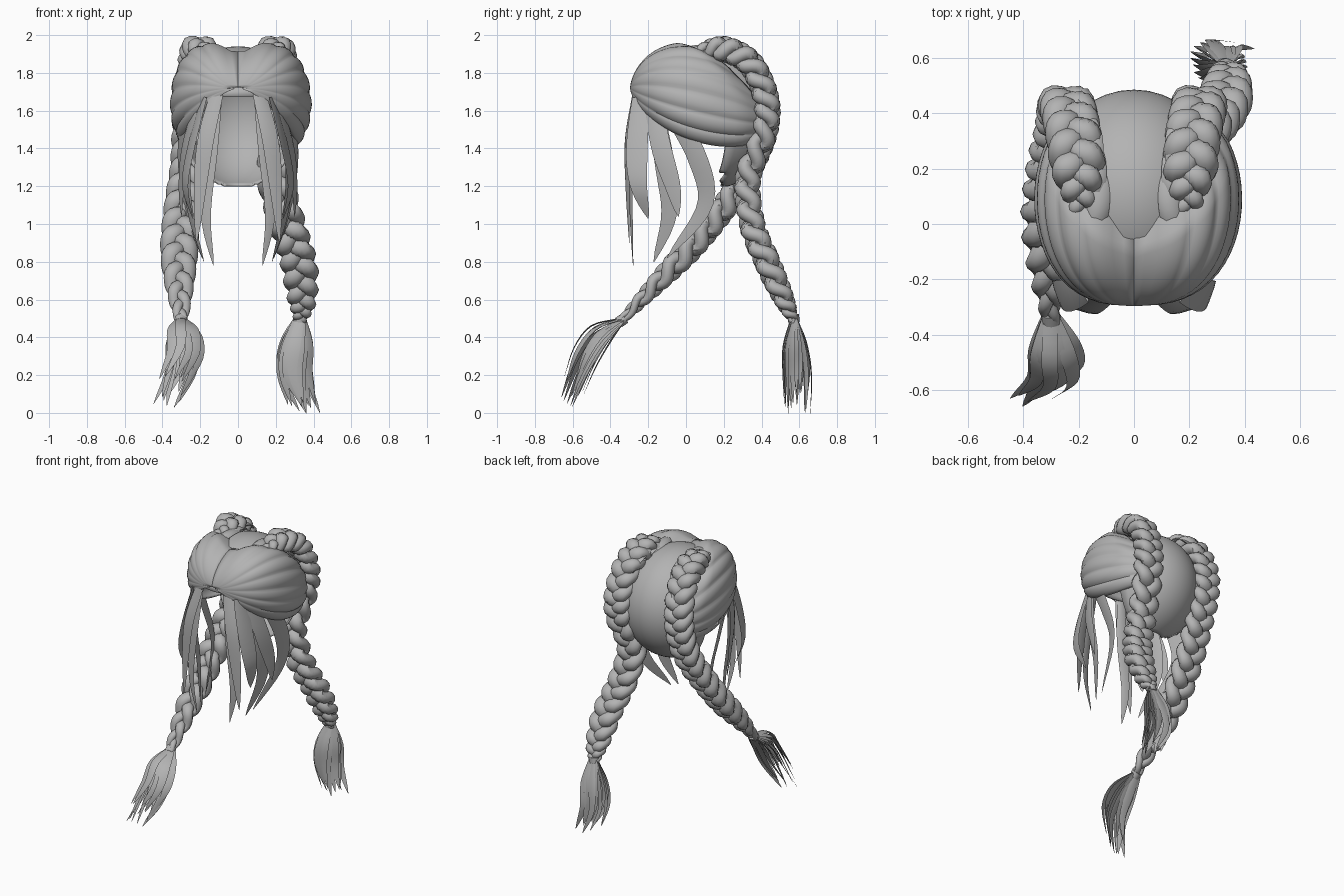
import bpy, bmesh, random
from math import sin, cos, pi, exp, radians
from mathutils import Vector

random.seed(4)
if "Cube" in bpy.data.objects:
    bpy.data.objects.remove(bpy.data.objects["Cube"])

hair = bpy.data.materials.new("hair_grey")
hair.use_nodes = True
GREY = (0.45, 0.45, 0.45, 1)
hair.diffuse_color = GREY
hair.node_tree.nodes["Principled BSDF"].inputs["Base Color"].default_value = GREY
X = Vector((1, 0, 0))


def finish(bm, name, thickness=0):
    bmesh.ops.recalc_face_normals(bm, faces=bm.faces)
    mesh = bpy.data.meshes.new(name)
    bm.to_mesh(mesh)
    bm.free()
    ob = bpy.data.objects.new(name, mesh)
    bpy.context.collection.objects.link(ob)
    mesh.materials.append(hair)
    if thickness:
        mod = ob.modifiers.new("shell", "SOLIDIFY")
        mod.thickness = thickness
        mod.offset = 0
    bpy.ops.object.select_all(action="DESELECT")
    ob.select_set(True)
    bpy.context.view_layer.objects.active = ob
    bpy.ops.object.shade_smooth_by_angle(angle=radians(45))


def spline(points, count):
    """Evenly stepped smooth path through the points."""
    p = [Vector(q) for q in points]
    p = [2 * p[0] - p[1]] + p + [2 * p[-1] - p[-2]]
    out = []
    for i in range(count + 1):
        f = i / count * (len(p) - 3)
        k = min(int(f), len(p) - 4)
        t = f - k
        a, b, c, d = p[k:k + 4]
        out.append(0.5 * (2 * b + (c - a) * t + (2 * a - 5 * b + 4 * c - d) * t * t
                          + (3 * b - a - 3 * c + d) * t ** 3))
    return out


def sweep(bm, path, side, width, thick, sides=8):
    """Tube with an elliptical section; width and thick are functions of 0..1."""
    rings = []
    n = len(path) - 1
    for i, p in enumerate(path):
        tangent = (path[min(i + 1, n)] - path[max(i - 1, 0)]).normalized()
        across = (side - tangent * side.dot(tangent)).normalized()
        out = tangent.cross(across)
        w, h = width(i / n), thick(i / n)
        rings.append([bm.verts.new(p + across * w * cos(a) + out * h * sin(a))
                      for a in (2 * pi * k / sides for k in range(sides))])
    for r, q in zip(rings, rings[1:]):
        for k in range(sides):
            m = (k + 1) % sides
            bm.faces.new((r[k], r[m], q[m], q[k]))
    bm.faces.new(rings[0])
    bm.faces.new(rings[-1])


def lock(bm, points, side, w, h=0.008, steps=14):
    """Flat blade of hair tapering to a point."""
    sweep(bm, spline(points, steps), Vector(side),
          lambda t: w * max(0.04, sin(pi * (0.25 + 0.75 * t)) ** 0.7 if t < 1 else 0),
          lambda t: h * max(0.1, 1 - t), 6)


# Scalp: an egg, open at the face and below the ears
bm = bmesh.new()
bmesh.ops.create_uvsphere(bm, u_segments=40, v_segments=40, radius=1)
for v in bm.verts:
    v.co = Vector((0.33 * v.co.x, 0.1 + 0.38 * v.co.y, 1.56 + 0.375 * v.co.z))


def trimmed(c):
    return c.z < (1.7 - 0.55 * (c.y + 0.28) if c.y < 0.19 else 1.2)


bmesh.ops.delete(bm, geom=[f for f in bm.faces if trimmed(f.calc_center_median())],
                 context="FACES")
finish(bm, "scalp", 0.012)

# Swept hair: ridged locks fanning from the forehead round to each braid
U, V = 24, 50
for s, label, reach in ((1, "left", 0.385), (-1, "right", 0.355)):
    bm = bmesh.new()
    grid = []
    for j in range(V + 1):
        f = j / V
        angle = radians(92 - 142 * f)
        c, h = cos(angle), sin(angle)
        ridge = 0.96 + 0.04 * abs(sin(pi * 7 * f)) ** 0.6
        end = 1.3 + 1.4 * min(1, 1.9 * f)
        row = []
        for i in range(U + 1):
            t = i / U
            u = 0.03 + (end - 0.03) * t
            r = ridge * (1 - 0.5 * max(0, t - 0.8))
            x = reach * r * sin(u) ** 0.75 * abs(c) ** 0.5 * (1 if c > 0 else -1)
            y = 0.09 - 0.38 * cos(u)
            z = 1.63 + 0.09 * cos(u) + (0.32 if h > 0 else 0.27) * r * sin(u) ** 1.15 * h
            if h > 0:
                z -= 0.05 * sin(u) * exp(-(x / 0.08) ** 2)
            row.append(bm.verts.new((s * max(x, 0), y, z)))
        grid.append(row)
    for a, b in zip(grid, grid[1:]):
        for i in range(U):
            bm.faces.new((a[i], a[i + 1], b[i + 1], b[i]))
    bmesh.ops.remove_doubles(bm, verts=bm.verts, dist=0.0005)
    finish(bm, label + "_swept_hair", 0.012)

    # Crown locks feeding the braid from the inner side
    bm = bmesh.new()
    for k in range(3):
        x, y = 0.13 + 0.012 * k, 0.09 * k
        lock(bm, [(s * (x + 0.03), y - 0.06, 1.88), (s * x, y + 0.05, 1.93),
                  (s * x, y + 0.17, 1.92 - 0.02 * k),
                  (s * (x + 0.05), y + 0.27, 1.86 - 0.05 * k)], X, 0.04, 0.03)
    finish(bm, label + "_crown_locks")

    # Loose strands framing the face
    bm = bmesh.new()
    front, flank = (1, 0.3 * s, 0), (0.35 * s, 1, 0)
    strands = [
        (front, 0.045, [(.11, -.27, 1.7), (.17, -.31, 1.45), (.2, -.31, 1.2), (.22, -.3, .9)]),
        (front, 0.035, [(.11, -.26, 1.7), (.14, -.29, 1.4), (.17, -.29, 1.05), (.13, -.28, .78)]),
        (flank, 0.06, [(.18, -.24, 1.67), (.25, -.26, 1.4), (.28, -.25, 1.2), (.24, -.2, 1.03)]),
        (flank, 0.055, [(.22, -.18, 1.65), (.28, -.13, 1.4), (.3, -.07, 1.2), (.3, -.04, 1.04)]),
        (flank, 0.055, [(.23, -.17, 1.64), (.27, -.11, 1.3), (.25, -.09, 1.05), (.18, -.17, .8)]),
        (flank, 0.055, [(.28, -.08, 1.6), (.3, .06, 1.35), (.27, .1, 1.1), (.19, -.1, .82)]),
    ]
    for side, w, pts in strands:
        lock(bm, [(s * x, y, z) for x, y, z in pts], side, w)
    finish(bm, label + "_face_strands")


def envelope(t):
    return min(1, 0.35 + 5 * t) * (1 if t < 0.8 else 1 - 0.65 * ((t - 0.8) / 0.2) ** 1.4)


def braid(name, points, turns=6.5, steps=200):
    """Three strands weaving across one another along the path."""
    path = spline(points, steps)
    for k in range(3):
        woven = []
        for i, p in enumerate(path):
            tangent = (path[min(i + 1, steps)] - path[max(i - 1, 0)]).normalized()
            across = (X - tangent * tangent.x).normalized()
            out = tangent.cross(across)
            a = 2 * pi * (turns * i / steps + k / 3)
            e = envelope(i / steps)
            woven.append(p + e * (0.052 * sin(a) * across + 0.032 * sin(2 * a) * out))
        bm = bmesh.new()
        sweep(bm, woven, X, lambda t: 0.05 * envelope(t),
              lambda t: 0.04 * envelope(t), 10)
        finish(bm, f"{name}_strand_{k + 1}")


def tassel(name, points, spread):
    """Tie band and a flared bunch of loose ends."""
    start = Vector(points[0])
    down = (Vector(points[1]) - start).normalized()
    bm = bmesh.new()
    sweep(bm, [start - down * 0.02, start, start + down * 0.02], X,
          lambda t: 0.034, lambda t: 0.03, 12)
    finish(bm, name + "_tie")
    bm = bmesh.new()
    count = 18
    for k in range(count):
        a = 2 * pi * k / count
        ring = Vector((spread[0] * cos(a), spread[1] * sin(a), spread[2] * sin(a)))
        ring *= random.uniform(0.7, 1.05)
        drop = random.uniform(0.72, 1)
        pts = []
        for p, f in zip(points, (0.15, 0.85, 1, 0.9)):
            pts.append(start + (Vector(p) - start) * drop + ring * f)
        pts[-1].x += random.uniform(-0.03, 0.03)
        lock(bm, pts, (1, 0.7 * cos(a), 0), 0.03, 0.005, 12)
    finish(bm, name + "_ends")


# Left braid hangs behind, right braid swings forward
braid("left_braid", [(.19, .02, 1.89), (.2, .17, 1.93), (.215, .33, 1.86), (.235, .42, 1.68),
                     (.23, .42, 1.5), (.2, .33, 1.25), (.26, .35, 1.0), (.32, .43, .8),
                     (.34, .52, .6), (.33, .57, .49)])
tassel("left_tassel", [(.33, .57, .5), (.31, .58, .33), (.3, .59, .16), (.36, .59, -.03)],
       (0.085, 0.075, 0))
braid("right_braid", [(-.19, .02, 1.89), (-.2, .17, 1.93), (-.22, .33, 1.86),
                      (-.24, .42, 1.68), (-.25, .42, 1.5), (-.26, .34, 1.3),
                      (-.29, .21, 1.1), (-.31, .05, .9), (-.31, -.15, .69), (-.3, -.34, .49)])
tassel("right_tassel", [(-.3, -.34, .49), (-.29, -.48, .39), (-.29, -.58, .24),
                        (-.35, -.65, .06)], (0.085, 0.055, -0.06))
